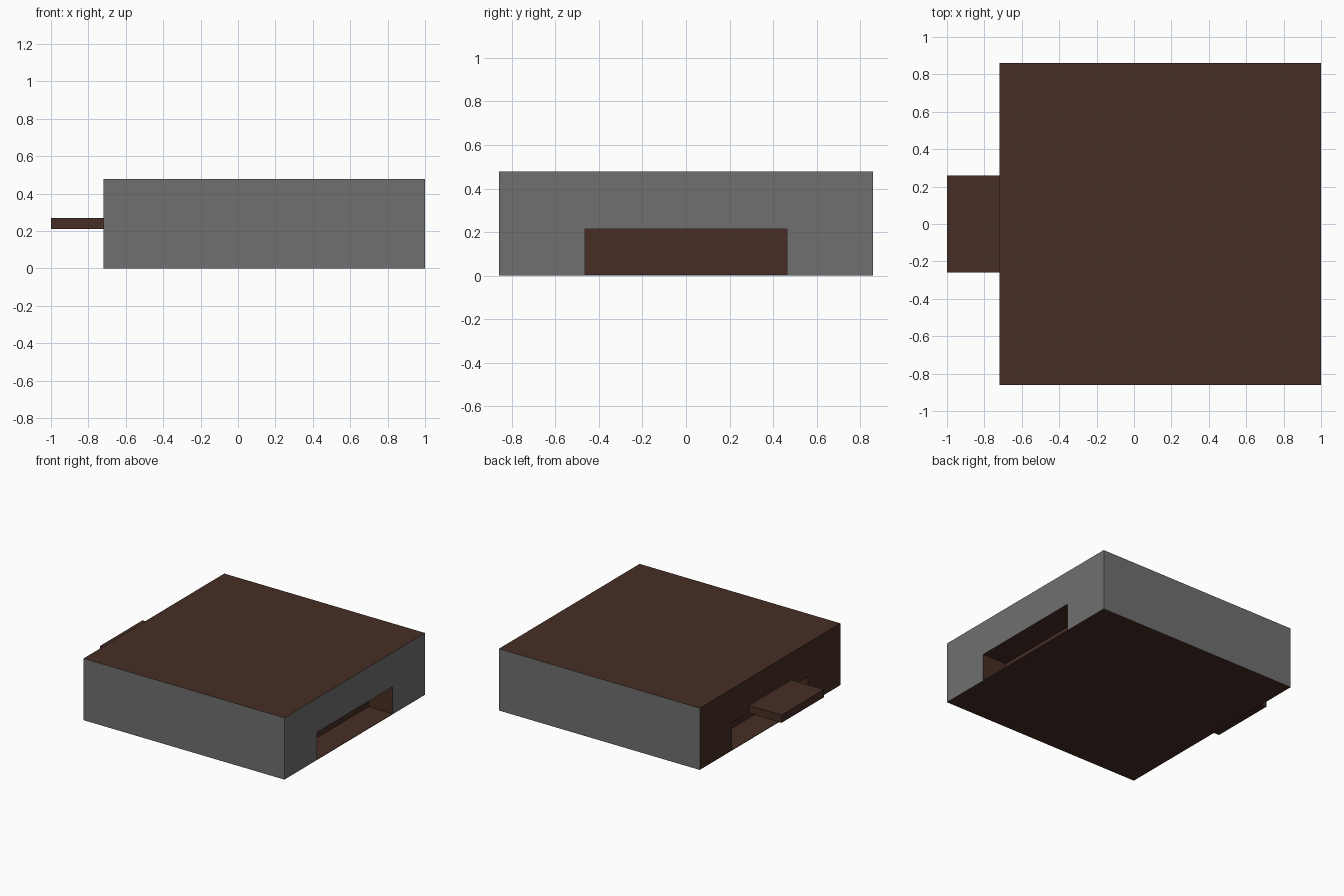
import bpy

if "Cube" in bpy.data.objects:
    bpy.data.objects.remove(bpy.data.objects["Cube"])

BROWN = (0.061, 0.027, 0.018, 1)
GREY = (0.162, 0.162, 0.162, 1)


def material(name, color):
    m = bpy.data.materials.new(name)
    m.diffuse_color = color
    m.use_nodes = True
    m.node_tree.nodes["Principled BSDF"].inputs["Base Color"].default_value = m.diffuse_color
    return m


def box(name, lo, hi):
    bpy.ops.mesh.primitive_cube_add(size=1, location=[(a + b) / 2 for a, b in zip(lo, hi)])
    ob = bpy.context.object
    ob.name = name
    ob.scale = [b - a for a, b in zip(lo, hi)]
    bpy.ops.object.transform_apply(location=True, rotation=True, scale=True)
    return ob


brown = material("brown", BROWN)
grey = material("grey", GREY)

# main block
X0, X1, Y, H = -0.72, 1.0, 0.86, 0.478
DEPTH, SLOT_Y, SLOT_H, FLOOR = 0.207, 0.463, 0.214, 0.004
body = box("body", (X0, -Y, 0), (X1, Y, H))

# recessed slots at both ends, leaving a thin floor
for name, a, b in (("left_slot_cutter", X0 - 0.1, X0 + DEPTH),
                   ("right_slot_cutter", X1 - DEPTH, X1 + 0.1)):
    cutter = box(name, (a, -SLOT_Y, FLOOR), (b, SLOT_Y, SLOT_H))
    cutter.hide_render = True
    bpy.context.view_layer.objects.active = body
    mod = body.modifiers.new(name, 'BOOLEAN')
    mod.object = cutter
    mod.operation = 'DIFFERENCE'
    mod.solver = 'EXACT'
    bpy.ops.object.modifier_apply(modifier=mod.name)
    bpy.data.objects.remove(cutter)

# grey front, back and right outer faces; everything else brown
body.data.materials.clear()
body.data.materials.append(brown)
body.data.materials.append(grey)
for p in body.data.polygons:
    outer = abs(p.center.y) > Y - 0.001 or p.center.x > X1 - 0.001
    p.material_index = 1 if outer else 0

# ledge above the left slot
ledge = box("ledge", (-1.0, -0.26, 0.21), (X0, 0.26, 0.27))
ledge.data.materials.append(brown)
